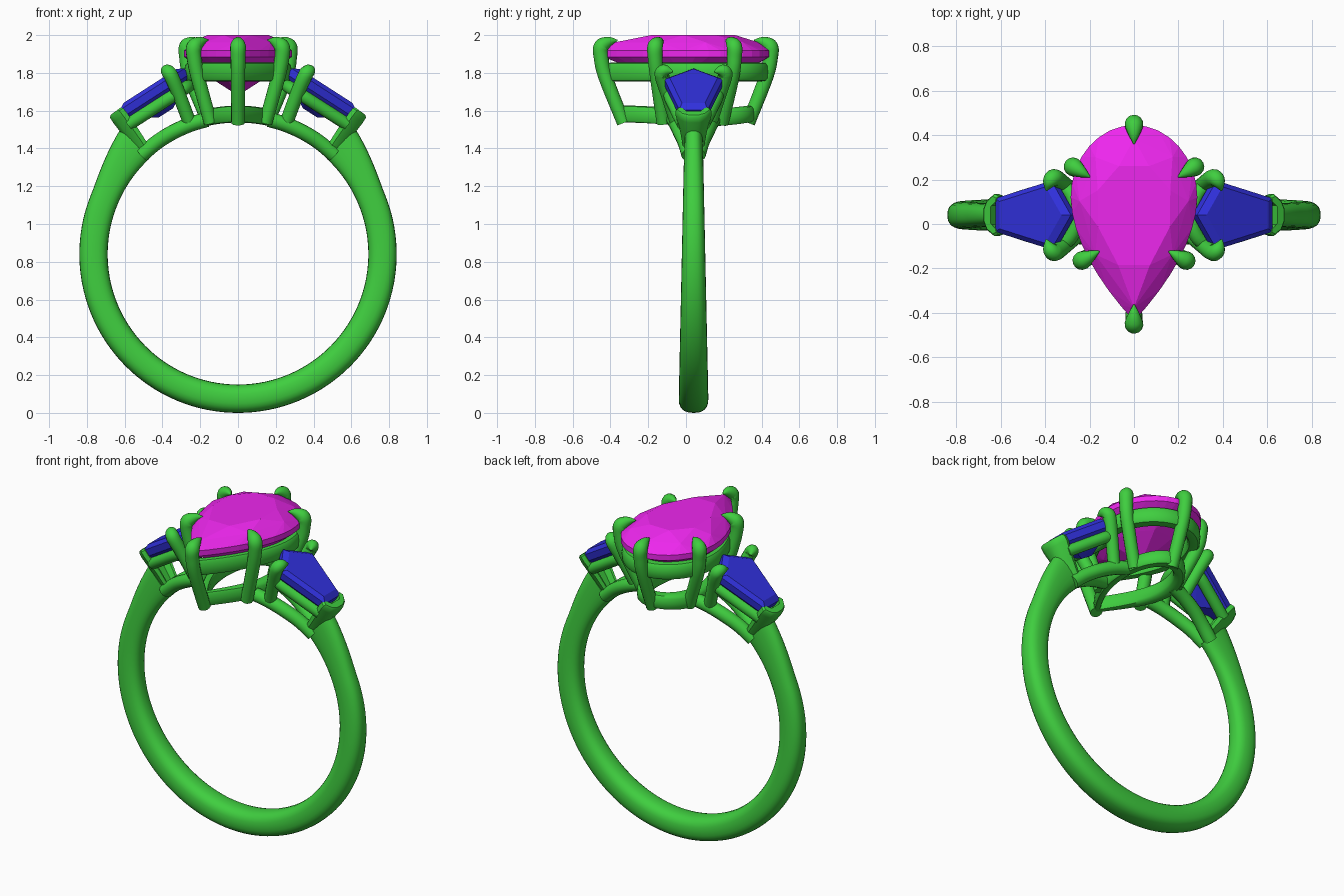
import bpy, bmesh
from math import sin, cos, pi, radians, copysign
from mathutils import Vector

if "Cube" in bpy.data.objects:
    bpy.data.objects.remove(bpy.data.objects["Cube"])

def material(name, rgb):
    m = bpy.data.materials.new(name)
    m.diffuse_color = (*rgb, 1)
    m.use_nodes = True
    m.node_tree.nodes["Principled BSDF"].inputs["Base Color"].default_value = m.diffuse_color
    return m

METAL = material("green_metal", (0.05, 0.62, 0.05))
PINK = material("magenta_gem", (0.85, 0.02, 0.85))
BLUE = material("blue_gem", (0.03, 0.03, 0.72))
CZ, RI, YC = 0.84, 0.69, 0.04      # finger hole centre height, radius, band centre in y

def finish(name, bm, mat, smooth=True):
    bmesh.ops.recalc_face_normals(bm, faces=bm.faces[:])
    me = bpy.data.meshes.new(name)
    bm.to_mesh(me)
    bm.free()
    ob = bpy.data.objects.new(name, me)
    bpy.context.collection.objects.link(ob)
    me.materials.append(mat)
    if smooth:
        bpy.ops.object.select_all(action='DESELECT')
        ob.select_set(True)
        bpy.context.view_layer.objects.active = ob
        bpy.ops.object.shade_smooth_by_angle(angle=radians(40))
    return ob

def loft(name, rings, closed=False, mat=METAL):
    """Skin a list of closed rings; cap the ends unless the loft is closed."""
    bm = bmesh.new()
    vs = [[bm.verts.new(p) for p in r] for r in rings]
    n = len(vs[0])
    for a, b in zip(vs, vs[1:] + (vs[:1] if closed else [])):
        for i in range(n):
            j = (i + 1) % n
            bm.faces.new((a[i], a[j], b[j], b[i]))
    if not closed:
        bm.faces.new(vs[0])
        bm.faces.new(vs[-1])
    return finish(name, bm, mat)

def tube(name, pts, n=14, sub=5):
    """Round tube along a smooth path of (x, y, z, radius) points."""
    p = [Vector(q) for q in pts]
    p = [2 * p[0] - p[1]] + p + [2 * p[-1] - p[-2]]
    path = []
    for i in range(1, len(p) - 2):
        a, b, c, d = p[i - 1:i + 3]
        for k in range(sub):
            t = k / sub
            path.append(0.5 * (2 * b + (c - a) * t + (2 * a - 5 * b + 4 * c - d) * t * t
                               + (3 * b - a - 3 * c + d) * t ** 3))
    path.append(p[-2])
    rings, u = [], Vector((0.31, 0.9, 0.23))
    for i, q in enumerate(path):
        t = (path[min(i + 1, len(path) - 1)] - path[max(i - 1, 0)]).to_3d().normalized()
        u = (u - t * u.dot(t)).normalized()
        v = t.cross(u)
        r = max(q[3], 0.003)
        rings.append([q.to_3d() + r * (u * cos(2 * pi * k / n) + v * sin(2 * pi * k / n))
                      for k in range(n)])
    return loft(name, rings)

def hull(name, pts, mat):
    bm = bmesh.new()
    for q in pts:
        bm.verts.new(q)
    res = bmesh.ops.convex_hull(bm, input=bm.verts[:])
    junk = set(res["geom_interior"]) | set(res["geom_unused"])
    bmesh.ops.delete(bm, geom=[g for g in junk if isinstance(g, bmesh.types.BMVert)], context='VERTS')
    return finish(name, bm, mat, smooth=False)

def pear(t, sx=1.0, sy=1.0):
    """Pear outline, t in 0..1, starting at the right and passing the round end."""
    if t <= 0.5:
        x, y = 0.285 * cos(2 * pi * t), 0.12 + 0.325 * sin(2 * pi * t)
    else:
        s = 1 - abs(t - 0.75) * 4
        x, y = copysign(0.285 * (1 - s ** 1.8), t - 0.75), 0.12 - 0.557 * s
    return x * sx, y * sy

# Band: thicker toward the shoulders, narrower in y toward the top
rings = []
for i in range(97):
    deg = 43 + 274 * i / 96
    a = radians(deg)
    rise = max(0.0, 1 - min(deg - 43, 317 - deg) / 24)
    ro = 0.84 + 0.07 * rise ** 1.5
    rm, h = (RI + ro) / 2, (ro - RI) / 2
    w = 0.08 - 0.03 * (CZ + rm * cos(a)) / 1.4
    ring = []
    for k in range(24):
        c, s = cos(2 * pi * k / 24), sin(2 * pi * k / 24)
        r = rm + h * copysign(abs(c) ** 0.8, c)
        ring.append((r * sin(a), YC + w * copysign(abs(s) ** 0.8, s), CZ + r * cos(a)))
    rings.append(ring)
loft("band", rings)

# Pear centre stone: table, crown, girdle and pavilion points
pts = []
for n, off, s, z in ((8, .5, .62, 2.0), (8, 0, .86, 1.962), (32, 0, 1, 1.918), (32, 0, 1, 1.885),
                     (8, .5, .62, 1.785)):
    for i in range(n):
        x, y = pear(((i + off) / n + (0.25 if n == 8 else 0)) % 1, s, s)
        pts.append((x, y, z))
pts.append((0, 0.06, 1.68))
hull("centre_stone", pts, PINK)

# Basket rails: rounded bands following the pear outline
def pear_rail(name, sx, sy, z, th, h, sag):
    rings = []
    for i in range(72):
        ring = []
        for k in range(12):
            c, s = cos(2 * pi * k / 12), sin(2 * pi * k / 12)
            d = th * copysign(abs(c) ** 0.6, c)
            x, y = pear(i / 72, sx + d / 0.285, sy + d / 0.44)
            ring.append((x, y, z + h * copysign(abs(s) ** 0.6, s) - sag * x * x))
        rings.append(ring)
    loft(name, rings, closed=True)

pear_rail("upper_gallery_rail", 0.87, 0.9, 1.805, 0.036, 0.05, 0)
pear_rail("lower_gallery_rail", 0.56, 0.74, 1.582, 0.035, 0.045, 0.7)

# Six claw prongs around the centre stone
def prong(name, base, g, d):
    at = lambda o, z, r: (g[0] + d[0] * o, g[1] + d[1] * o, z, r)
    tube(name, [(*base, 1.535, 0.036), at(-0.01, 1.78, 0.038), at(0.013, 1.89, 0.04),
                at(0.012, 1.935, 0.042), at(-0.008, 1.955, 0.036), at(-0.04, 1.968, 0.022),
                at(-0.075, 1.972, 0.003)])

prong("back_prong", (0, 0.33), (0, 0.435), (0, 1))
prong("front_prong", (0, -0.33), (0, -0.437), (0, -1))
for sx, side in ((1, "right"), (-1, "left")):
    prong(side + "_back_prong", (0.155 * sx, 0.19), (0.262 * sx, 0.25), (0.85 * sx, 0.52))
    prong(side + "_front_prong", (0.145 * sx, -0.12), (0.222 * sx, -0.158), (0.88 * sx, -0.47))

# Shoulder settings, tilted along the band
for sx, side in ((1, "right"), (-1, "left")):
    def loc(u, y, w):              # stone frame: u down the slope, w outward
        return (sx * (0.448 + 0.84 * u + 0.54 * w), YC + y, 1.70 - 0.54 * u + 0.84 * w)

    def arc(deg, y, r=0.732):      # along the finger hole
        return (sx * r * sin(radians(deg)), YC + y, CZ + r * cos(radians(deg)))

    # side stone: five-sided shield cut
    shape = [(-0.205, 0), (-0.1, 0.155), (0.2, 0.075), (0.2, -0.075), (-0.1, -0.155)]
    pts = [loc(u * s, y * s, w) for s, w in ((0.82, 0.036), (1, 0.015), (1, -0.025), (0.6, -0.085))
           for u, y in shape]
    hull(side + "_side_stone", pts + [loc(0.05, 0, -0.13), loc(-0.04, 0, -0.13)], BLUE)

    # rails under the side stone
    tube(side + "_stone_rail", [(*loc(u, y, -0.075), 0.034) for u, y in
         ((0.2, 0.055), (0.05, 0.095), (-0.1, 0.125), (-0.165, 0.06),
          (-0.165, -0.06), (-0.1, -0.125), (0.05, -0.095), (0.2, -0.055))])
    for sy, end in ((1, "back"), (-1, "front")):
        tube(f"{side}_{end}_lower_rail", [(*arc(a, sy * y), 0.04) for a, y in
             ((44, 0.025), (36, 0.045), (28, 0.07), (20, 0.09), (13, 0.105))])
        # claws holding the wide end of the side stone
        q = lambda x, y, z, r: (sx * x, YC + sy * y, z, r)
        tube(f"{side}_{end}_side_prong",
             [q(0.25, 0.085, 1.52, 0.036), q(0.31, 0.135, 1.68, 0.037), q(0.35, 0.165, 1.775, 0.039),
              q(0.367, 0.165, 1.803, 0.038), q(0.382, 0.145, 1.812, 0.03), q(0.395, 0.11, 1.806, 0.004)])

    # channel bar wrapping the narrow end of the stone, tapering downward
    section = [(0.045, 0.03), (0.025, 0.07), (-0.02, 0.1), (-0.045, 0.09), (-0.04, 0.07), (-0.005, 0.045)]
    section += [(v, -y) for v, y in reversed(section)]
    rings = []
    for x, z, s, c in ((0.48, 1.365, 0.5, 0.75), (0.56, 1.475, 0.7, 0.95), (0.625, 1.563, 0.95, 1.0),
                       (0.643, 1.588, 0.95, 0.95), (0.648, 1.597, 0.85, 0.75)):
        rings.append([(sx * (x + 0.8 * v * c), YC + y * s, z - 0.59 * v * c) for v, y in section])
    loft(side + "_channel_bar", rings)
